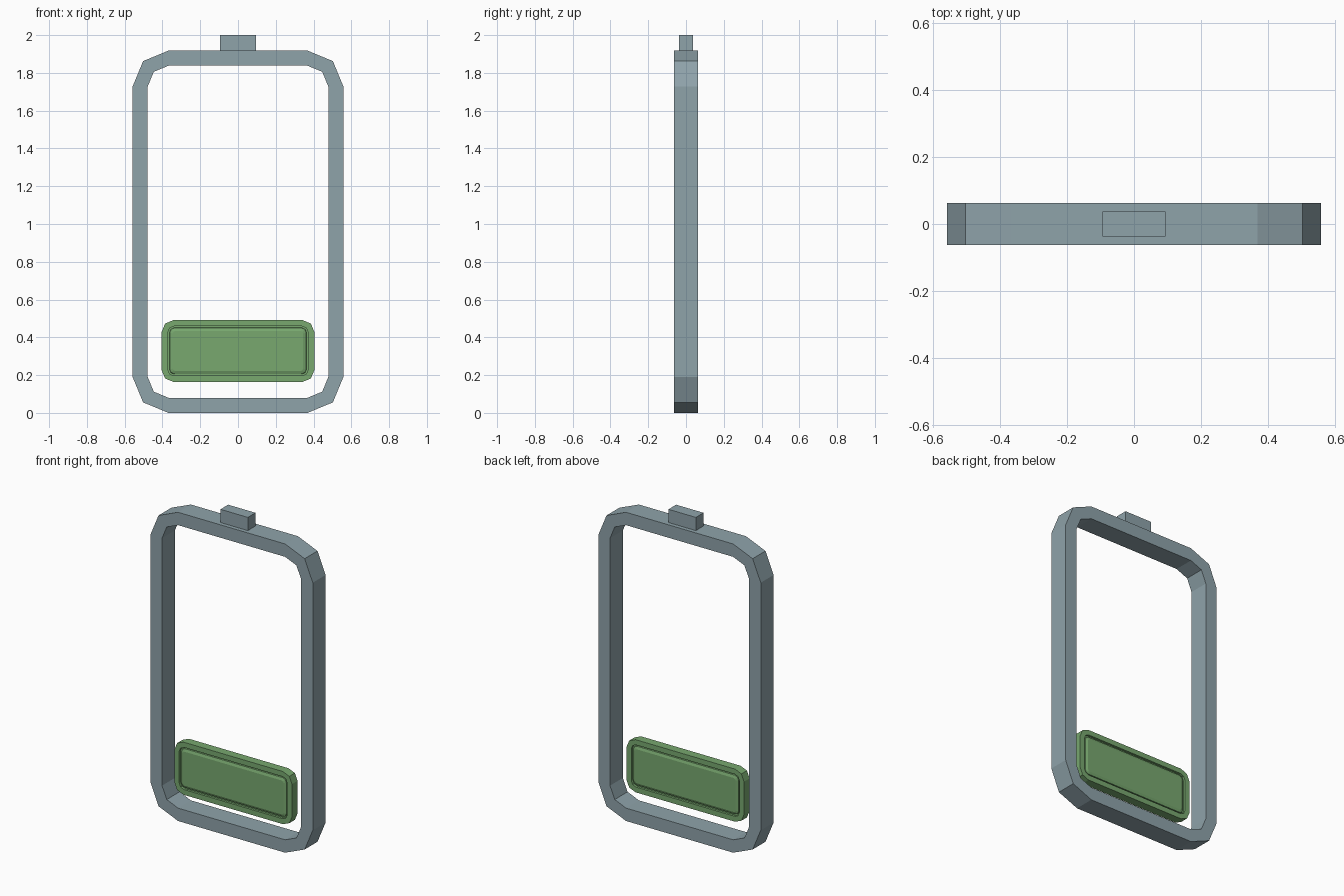
import bpy, bmesh, math

if "Cube" in bpy.data.objects:
    bpy.data.objects.remove(bpy.data.objects["Cube"])


def material(name, rgb):
    m = bpy.data.materials.new(name)
    m.diffuse_color = (*rgb, 1)
    m.use_nodes = True
    m.node_tree.nodes["Principled BSDF"].inputs["Base Color"].default_value = m.diffuse_color
    return m


GREY = material("blue grey", (0.275, 0.366, 0.402))
GREEN = material("charge green", (0.188, 0.392, 0.159))


def outline(half_x, z0, z1, r, y, seg=2):
    """Rounded rectangle in the xz plane at depth y."""
    pts = []
    corners = [(half_x - r, z1 - r), (-half_x + r, z1 - r),
               (-half_x + r, z0 + r), (half_x - r, z0 + r)]
    for i, (cx, cz) in enumerate(corners):
        for k in range(seg + 1):
            a = math.pi / 2 * (i + k / seg)
            pts.append((cx + r * math.cos(a), y, cz + r * math.sin(a)))
    return pts


def loft(name, loops, mat, closed):
    """Bridge successive loops; close into a ring or cap both ends."""
    bm = bmesh.new()
    rings = [[bm.verts.new(p) for p in loop] for loop in loops]
    n = len(rings[0])
    pairs = list(zip(rings, rings[1:]))
    if closed:
        pairs.append((rings[-1], rings[0]))
    else:
        bm.faces.new(rings[0])
        bm.faces.new(rings[-1])
    for a, b in pairs:
        for i in range(n):
            j = (i + 1) % n
            bm.faces.new((a[i], a[j], b[j], b[i]))
    bmesh.ops.recalc_face_normals(bm, faces=bm.faces)
    me = bpy.data.meshes.new(name)
    bm.to_mesh(me)
    bm.free()
    me.materials.append(mat)
    ob = bpy.data.objects.new(name, me)
    bpy.context.collection.objects.link(ob)
    return ob


# Battery case: open frame with faceted corners
D = 0.063
outer = (0.558, 0.0, 1.918, 0.19)
inner = (0.478, 0.08, 1.838, 0.11)
loft("battery_case", [outline(*outer, -D), outline(*outer, D),
                      outline(*inner, D), outline(*inner, -D)], GREY, True)

# Terminal block on top
bpy.ops.mesh.primitive_cube_add(size=1, location=(0, 0, 1.958))
terminal = bpy.context.object
terminal.name = "terminal"
terminal.scale = (0.188, 0.075, 0.084)
terminal.data.materials.append(GREY)

# Charge bar: rim, thin groove and bevelled panel on both sides
CY, HD = -0.02, 0.027


def bar_side(s):
    face, groove, shoulder = CY + s * HD, CY + s * (HD - 0.014), CY + s * (HD - 0.006)
    return [outline(0.345, 0.222, 0.433, 0.012, face),
            outline(0.361, 0.207, 0.449, 0.024, shoulder),
            outline(0.363, 0.205, 0.451, 0.026, groove),
            outline(0.371, 0.197, 0.459, 0.032, groove),
            outline(0.371, 0.197, 0.459, 0.032, face),
            outline(0.404, 0.164, 0.491, 0.062, face)]


loft("charge_bar", bar_side(-1) + bar_side(1)[::-1], GREEN, False)
